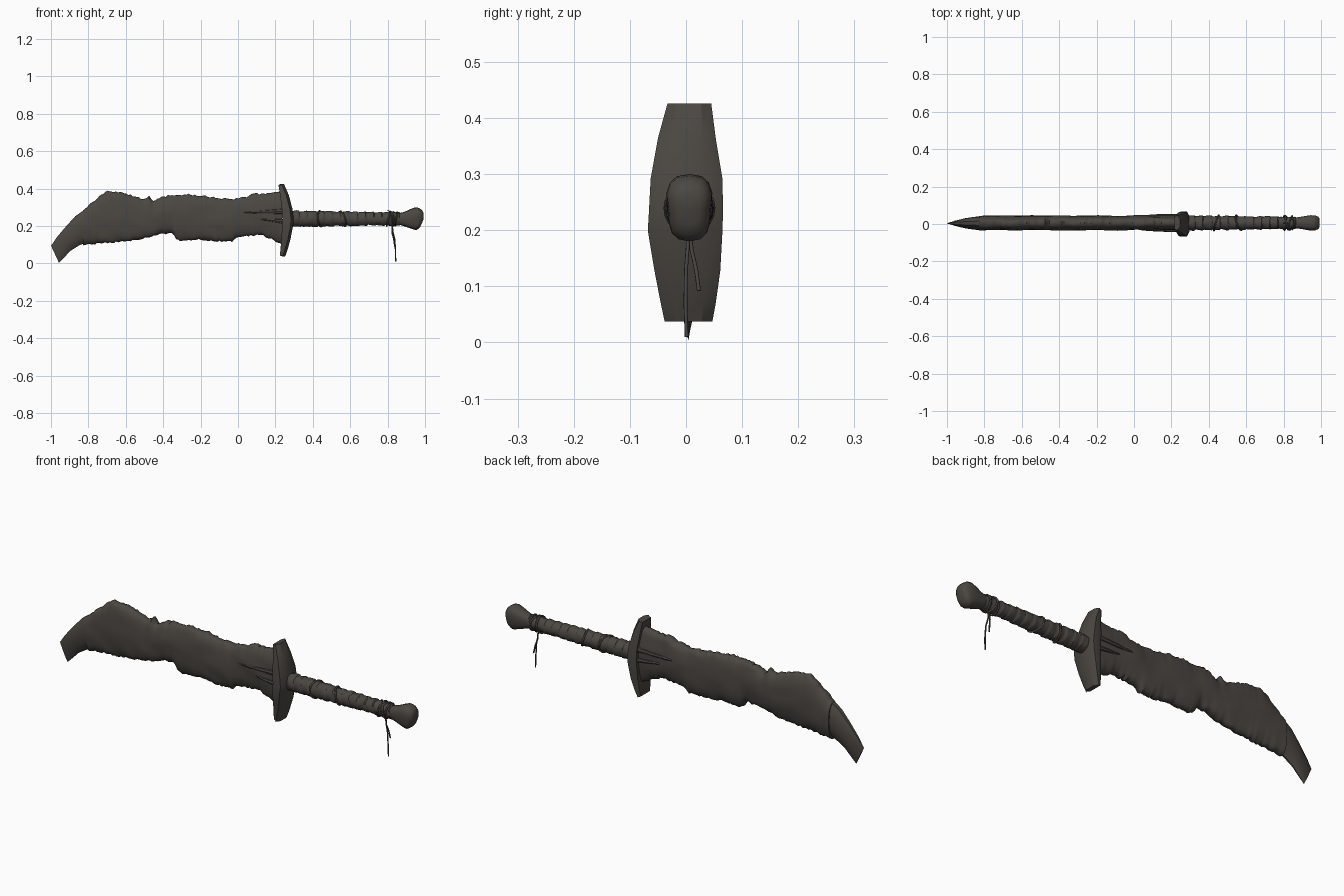
import bpy, bmesh, math, random
from mathutils import Vector, noise

if "Cube" in bpy.data.objects:
    bpy.data.objects.remove(bpy.data.objects["Cube"])

random.seed(4)
CY = 0.006  # common centre line in y

mat = bpy.data.materials.new("dark weathered bone")
mat.diffuse_color = (0.070, 0.063, 0.054, 1)
mat.use_nodes = True
mat.node_tree.nodes["Principled BSDF"].inputs["Base Color"].default_value = mat.diffuse_color


def make(name, bm, angle=35):
    bmesh.ops.recalc_face_normals(bm, faces=bm.faces)
    me = bpy.data.meshes.new(name)
    bm.to_mesh(me)
    bm.free()
    ob = bpy.data.objects.new(name, me)
    bpy.context.collection.objects.link(ob)
    me.materials.append(mat)
    bpy.ops.object.select_all(action='DESELECT')
    ob.select_set(True)
    bpy.context.view_layer.objects.active = ob
    bpy.ops.object.shade_smooth_by_angle(angle=math.radians(angle))
    return ob


def loft(name, rings, angle=35):
    """Skin a list of point rings and cap both ends."""
    bm = bmesh.new()
    rows = [[bm.verts.new(p) for p in r] for r in rings]
    n = len(rows[0])
    for a, b in zip(rows, rows[1:]):
        for i in range(n):
            j = (i + 1) % n
            bm.faces.new((a[i], a[j], b[j], b[i]))
    bm.faces.new(rows[0])
    bm.faces.new(rows[-1])
    return make(name, bm, angle)


def lerp_table(table, x):
    for (x0, v0), (x1, v1) in zip(table, table[1:]):
        if x <= x1:
            return v0 + (v1 - v0) * max(0, (x - x0) / (x1 - x0))
    return table[-1][1]


def power(v, e):
    return math.copysign(abs(v) ** e, v)


def cord(name, points, radius):
    """Thin cord along a path."""
    cu = bpy.data.curves.new(name, 'CURVE')
    cu.dimensions = '3D'
    cu.bevel_depth = radius
    cu.bevel_resolution = 1
    cu.use_fill_caps = True
    sp = cu.splines.new('POLY')
    sp.points.add(len(points) - 1)
    for p, co in zip(sp.points, points):
        p.co = (*co, 1)
    ob = bpy.data.objects.new(name, cu)
    bpy.context.collection.objects.link(ob)
    cu.materials.append(mat)


# Ragged hide wrapped around the blade
top = [(-.83, .285), (-.78, .326), (-.74, .36), (-.70, .387), (-.61, .376), (-.55, .36),
       (-.51, .342), (-.47, .362), (-.455, .33), (-.43, .35), (-.37, .364), (-.26, .37),
       (-.15, .358), (-.045, .342), (.06, .358), (.075, .372), (.17, .374), (.235, .385)]
bottom = [(-.83, .10), (-.74, .107), (-.63, .115), (-.53, .128), (-.42, .155), (-.345, .16),
          (-.325, .122), (-.23, .128), (-.13, .118), (-.03, .118), (0, .139), (.115, .155),
          (.17, .135), (.235, .10)]
rings = []
N = 96
for s in range(N + 1):
    x = -.83 + 1.065 * s / N
    zt = lerp_table(top, x) + random.uniform(-.005, .004)
    zb = lerp_table(bottom, x) + random.uniform(-.004, .005)
    ring = []
    for k in range(28):
        a = 2 * math.pi * k / 28
        z = (zt + zb) / 2 + (zt - zb) / 2 * math.sin(a)
        fold = noise.noise(Vector((x * 9 + z * 5, z * 16, math.cos(a))))
        y = (0.039 + .005 * fold) * power(math.cos(a), .75)
        # ragged edges get shoved sideways a little
        y += .012 * abs(math.sin(a)) ** 6 * noise.noise(Vector((x * 14, math.sin(a) * 3, 7)))
        ring.append((x, CY + y, z))
    rings.append(ring)
loft("blade_wrap", rings, 50)

# Bare hooked tip: upper point, lower point, half thickness
tip = [((-1.0, .096), (-.957, .003), .003), ((-.97, .14), (-.925, .035), .015),
       ((-.92, .20), (-.895, .066), .026), ((-.87, .255), (-.845, .097), .034),
       ((-.82, .29), (-.81, .108), .037), ((-.74, .32), (-.74, .12), .034)]
rings = []
for (xt, zt), (xb, zb), w in tip:
    ring = []
    for k in range(14):
        a = 2 * math.pi * k / 14
        s = math.sin(a)
        f = (s + 1) / 2
        e = .8 if s > 0 else 1.4
        ring.append((xb + (xt - xb) * f, CY - .002 + w * power(math.cos(a), e), zb + (zt - zb) * f))
    rings.append(ring)
loft("blade_tip", rings)

# Guard: height, y range, x range
guard = [(.043, -.038, .047, .224, .252), (.075, -.045, .053, .227, .264),
         (.13, -.056, .061, .232, .280), (.20, -.068, .065, .236, .294),
         (.235, -.066, .066, .237, .298), (.29, -.063, .065, .234, .291),
         (.36, -.050, .053, .226, .272), (.42, -.033, .045, .216, .246)]
rings = []
for z, y0, y1, x0, x1 in guard:
    m, h = (y0 + y1) / 2, (y1 - y0) / 2
    lean = .006 * (z - .235) / .19
    rings.append([(x0, y0 + .006, z), (x0 + .012, y0, z), (x1 - .014, y0, z + lean),
                  (x1, m - h * .55, z + lean), (x1, m + h * .55, z + lean),
                  (x1 - .014, y1, z + lean), (x0 + .012, y1, z), (x0, y1 - .006, z)])
loft("guard", rings, 30)

# Tapered prongs reaching from the guard over both blade sides
for side, tag in ((-1, "front"), (1, "back")):
    for i, (xe, ze, zg, h) in enumerate(((.02, .272, .278, .016), (.11, .238, .224, .014))):
        rings = []
        for f in (0, .12, .5, 1):
            x, z = xe + (.245 - xe) * f, ze + (zg - ze) * f
            hh = h * (.3 + .7 * f) if f else .002
            yo = CY + side * (.036 + .009 * min(1, f * 4) + .004 * f)
            yi = CY + side * .03
            rings.append([(x, yi, z - hh), (x, yo - side * .003, z - hh * .7), (x, yo, z),
                          (x, yo - side * .003, z + hh * .7), (x, yi, z + hh)])
        loft(f"{tag}_prong_{i + 1}", rings)

# Grip with overlapping, uneven wraps
rings = []
for s in range(121):
    f = s / 120
    x = .285 + .58 * f
    ring = []
    for k in range(16):
        a = 2 * math.pi * k / 16
        turn = (f * 13 + .12 * math.sin(a) + .06 * math.cos(a * 2)) % 1
        r = .043 - .009 * f + .005 * (turn - .5) + .004 * noise.noise(
            Vector((f * 22, math.cos(a) * 1.5, math.sin(a) * 1.5)))
        ring.append((x, CY + r * .93 * math.cos(a), .239 + r * math.sin(a)))
    rings.append(ring)
loft("grip", rings, 45)

# Knobbed bone pommel: x, lower z, upper z, half width
pommel = [(.83, .212, .264, .026), (.865, .206, .27, .029), (.89, .198, .276, .033),
          (.92, .188, .290, .039), (.945, .180, .300, .043), (.968, .180, .297, .042),
          (.985, .192, .284, .035), (.993, .212, .266, .022)]
rings = []
for x, zb, zt, w in pommel:
    ring = []
    pinch = .18 * max(0, (x - .87) / .12)
    for k in range(16):
        a = 2 * math.pi * k / 16
        c, s = math.cos(a), math.sin(a)
        y = w * power(c, .75) * (1 - pinch * math.exp(-((s + .15) / .35) ** 2)) * (1 + .06 * s)
        ring.append((x - .012 * max(0, -s) * (x > .95), CY + y, (zb + zt) / 2 + (zt - zb) / 2 * power(s, .85)))
    rings.append(ring)
loft("pommel", rings, 45)

# Cord loops binding the grip
for i, (x0, tilt, r) in enumerate(((.805, .010, .039), (.822, -.014, .038), (.835, .012, .037),
                                   (.845, -.006, .036), (.56, .018, .040), (.44, -.014, .042))):
    loop = []
    for k in range(21):
        a = 2 * math.pi * k / 20
        loop.append((x0 + tilt * math.sin(a + i), CY + r * math.cos(a), .239 + r * math.sin(a)))
    cord(f"binding_cord_{i + 1}", loop, .0045)

# Loose cord ends
cord("long_cord_end", [(.825, .004, .205), (.828, .003, .17), (.838, 0, .13), (.842, -.001, .07),
                       (.843, .001, .01)], .0035)
cord("short_cord_end", [(.825, .006, .205), (.823, .010, .165), (.832, .018, .13), (.838, .023, .092)], .0035)
cord("upper_cord_end", [(.83, .004, .262), (.815, .004, .276), (.80, .006, .284)], .003)
